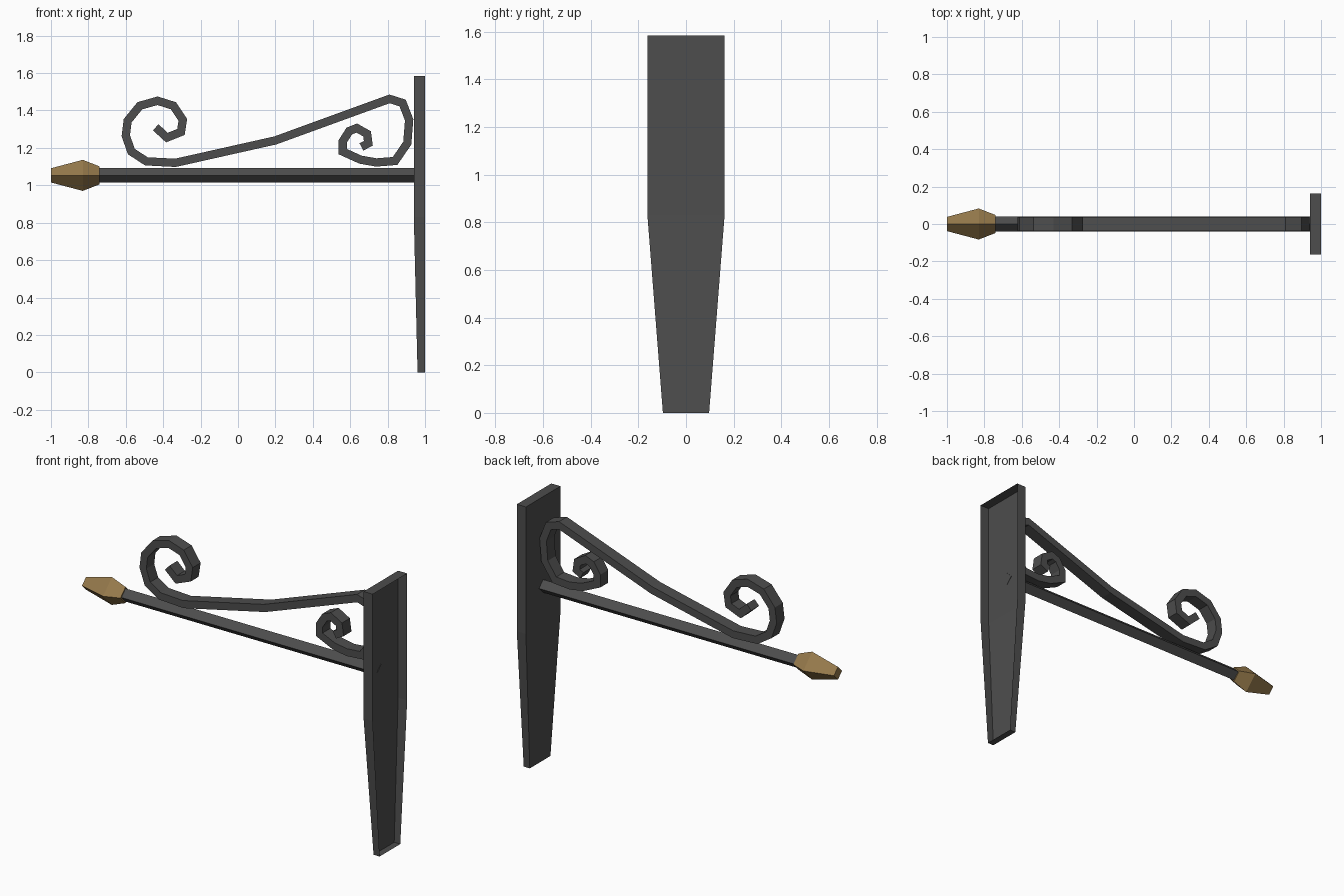
import bpy, math
from mathutils import Vector

if "Cube" in bpy.data.objects:
    bpy.data.objects.remove(bpy.data.objects["Cube"])


def make_mesh(name, verts, faces, color=None):
    me = bpy.data.meshes.new(name)
    me.from_pydata([tuple(v) for v in verts], [], faces)
    me.update()
    ob = bpy.data.objects.new(name, me)
    bpy.context.collection.objects.link(ob)
    mat = bpy.data.materials.new(name + "_paint")
    mat.diffuse_color = color
    mat.use_nodes = True
    mat.node_tree.nodes["Principled BSDF"].inputs["Base Color"].default_value = mat.diffuse_color
    me.materials.append(mat)
    return ob


def loft(name, rings, color, cap_start=True, cap_end=True):
    """Skin a list of four-sided rings."""
    n = 4
    verts = [v for r in rings for v in r]
    faces = []
    for i in range(len(rings) - 1):
        for j in range(n):
            k = (j + 1) % n
            faces.append((i * n + j, i * n + k, (i + 1) * n + k, (i + 1) * n + j))
    if cap_start:
        faces.append(tuple(reversed(range(n))))
    if cap_end:
        b = (len(rings) - 1) * n
        faces.append(tuple(range(b, b + n)))
    return make_mesh(name, verts, faces, color)


IRON = (0.075, 0.075, 0.075, 1)
BRASS = (0.30, 0.19, 0.07, 1)
BAR_Z = 1.053


def diamond(x, r):
    return [(x, r * math.cos(a), BAR_Z + r * math.sin(a))
            for a in (i * math.pi / 2 for i in range(4))]


# Horizontal bar and its spear-shaped tip
loft("bar", [diamond(-0.76, 0.039), diamond(0.942, 0.039)], IRON)
loft("tip", [diamond(-1.0, 0.038), diamond(-0.83, 0.083), diamond(-0.74, 0.048)], BRASS)


# Wall plate: tapered shell, open towards the wall
def plate_ring(z, x, w):
    return [(1.0, -w, z), (1.0, w, z), (x, w, z), (x, -w, z)]


plate = loft("wall_plate", [plate_ring(0, 0.96, 0.097), plate_ring(0.83, 0.94, 0.162),
                            plate_ring(1.585, 0.94, 0.162)], IRON)
me = plate.data
keep = [tuple(p.vertices) for p in me.polygons
        if any(me.vertices[v].co.x < 0.99 for v in p.vertices)]
coords = [v.co.copy() for v in me.vertices]
me.clear_geometry()
me.from_pydata(coords, [], keep)
me.update()

# Scroll: flat strip swept along an S-shaped path (x, z)
path = [Vector(p) for p in [
    (-0.44, 1.31), (-0.38, 1.255), (-0.305, 1.285), (-0.295, 1.35), (-0.345, 1.425),
    (-0.43, 1.452), (-0.525, 1.425), (-0.59, 1.345), (-0.60, 1.265), (-0.57, 1.18),
    (-0.49, 1.128), (-0.335, 1.12), (0.20, 1.24), (0.81, 1.462), (0.88, 1.44),
    (0.915, 1.35), (0.905, 1.225), (0.84, 1.13), (0.74, 1.122), (0.655, 1.137),
    (0.56, 1.18), (0.56, 1.235), (0.595, 1.29), (0.635, 1.306), (0.69, 1.275),
    (0.697, 1.225), (0.66, 1.205)]]
HALF_W, HALF_T = 0.037, 0.022
rings = []
for i, p in enumerate(path):
    d0 = (p - path[max(i - 1, 0)]).normalized() if i else None
    d1 = (path[i + 1] - p).normalized() if i < len(path) - 1 else None
    d0, d1 = d0 or d1, d1 or d0
    t = (d0 + d1).normalized()
    m = Vector((-t.y, t.x)) * HALF_T / max(t.dot(d0), 0.6)
    a, b = p + m, p - m
    rings.append([(a.x, -HALF_W, a.y), (a.x, HALF_W, a.y),
                  (b.x, HALF_W, b.y), (b.x, -HALF_W, b.y)])
loft("scroll", rings, IRON)

# Make all normals consistent (closed parts outwards, plate by its shell)
import bmesh
for ob in bpy.data.objects:
    bm = bmesh.new()
    bm.from_mesh(ob.data)
    bmesh.ops.recalc_face_normals(bm, faces=bm.faces)
    bm.to_mesh(ob.data)
    bm.free()
